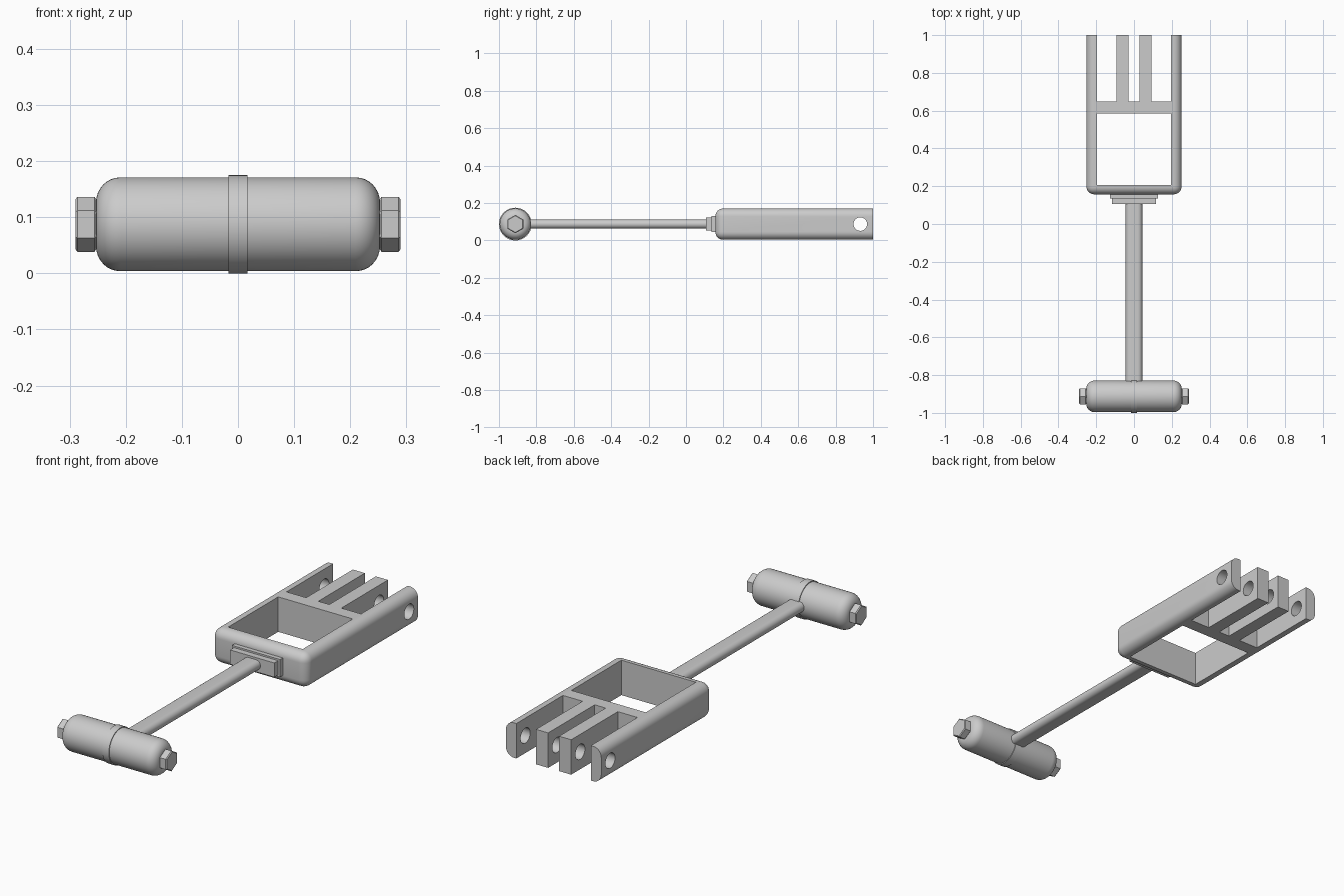
import bpy, bmesh, math
from mathutils import Vector

if "Cube" in bpy.data.objects:
    bpy.data.objects.remove(bpy.data.objects["Cube"])

ZC = 0.0875      # height of the shared centre line
YC = -0.9125     # handle axis


def prism(name, pts, along, bevel=0, segs=1, pick=None):
    """Extrude a closed 3D profile along a vector; bevel the edges chosen by pick."""
    bm = bmesh.new()
    along = Vector(along)
    a = [bm.verts.new(p) for p in pts]
    b = [bm.verts.new(Vector(p) + along) for p in pts]
    n = len(a)
    bm.faces.new(a)
    bm.faces.new(b[::-1])
    for i in range(n):
        j = (i + 1) % n
        bm.faces.new((a[j], a[i], b[i], b[j]))
    bmesh.ops.recalc_face_normals(bm, faces=bm.faces)
    if bevel:
        edges = [e for e in bm.edges if pick(e, along)]
        bmesh.ops.bevel(bm, geom=edges, offset=bevel, segments=segs,
                        profile=0.5, affect='EDGES')
    me = bpy.data.meshes.new(name)
    bm.to_mesh(me)
    bm.free()
    ob = bpy.data.objects.new(name, me)
    bpy.context.collection.objects.link(ob)
    return ob


def cap_edges(e, along):
    d = e.verts[1].co - e.verts[0].co
    return abs(d.normalized().dot(along.normalized())) < 0.5


def circle(x, y, r, n):
    """Circle or polygon in the YZ plane with a corner at the top."""
    return [(x, y + r * math.sin(2 * math.pi * i / n),
             ZC + r * math.cos(2 * math.pi * i / n)) for i in range(n)]


def box(name, x0, x1, y0, y1, z0, z1, **kw):
    return prism(name, [(x0, y0, z0), (x1, y0, z0), (x1, y1, z0), (x0, y1, z0)],
                 (0, 0, z1 - z0), **kw)


def smooth(ob):
    bpy.ops.object.select_all(action='DESELECT')
    ob.select_set(True)
    bpy.context.view_layer.objects.active = ob
    bpy.ops.object.shade_smooth_by_angle(angle=math.radians(30))


# handle with rounded ends, centre band and hex bolts
smooth(prism("handle_grip", circle(-0.253, YC, 0.0835, 64), (0.506, 0, 0),
             bevel=0.044, segs=8, pick=cap_edges))
smooth(prism("handle_band", circle(-0.017, YC, 0.0875, 64), (0.034, 0, 0)))
for side, x in (("left", -0.29), ("right", 0.252)):
    prism("hex_bolt_" + side, circle(x, YC, 0.049, 6), (0.038, 0, 0),
          bevel=0.004, pick=cap_edges)

# flattened rod with round sides
R, W = 0.024, 0.02
rod = []
for s in (1, -1):
    for i in range(13):
        t = -math.pi / 2 + math.pi * i / 12
        rod.append((s * (W + R * math.cos(t)), YC + 0.06, ZC + s * R * math.sin(t)))
smooth(prism("rod", rod, (0, 0.97, 0)))

# stepped collar between rod and fork
box("collar_small", -0.117, 0.117, 0.107, 0.14, ZC - 0.034, ZC + 0.034)
box("collar_large", -0.127, 0.127, 0.136, 0.17, ZC - 0.042, ZC + 0.042)

# fork frame: outer edges rounded, rear end left square
fork = box("fork_frame", -0.252, 0.252, 0.157, 1.0, 0.004, 0.171,
           bevel=0.042, segs=8,
           pick=lambda e, _: not all(v.co.y > 0.99 for v in e.verts))

# window, three slots and the cross-pin hole
cutters = [box("window_cutter", -0.197, 0.197, 0.207, 0.585, -0.1, 0.3)]
for x0, x1 in ((-0.197, -0.093), (-0.029, 0.029), (0.093, 0.197)):
    cutters.append(box("slot_cutter", x0, x1, 0.648, 1.1, -0.1, 0.3))
cutters.append(prism("pin_hole_cutter", circle(-0.4, 0.932, 0.036, 40), (0.8, 0, 0)))

bpy.context.view_layer.objects.active = fork
for c in cutters:
    mod = fork.modifiers.new("cut", 'BOOLEAN')
    mod.operation = 'DIFFERENCE'
    mod.solver = 'EXACT'
    mod.object = c
    bpy.ops.object.modifier_apply(modifier=mod.name)
    bpy.data.objects.remove(c)
smooth(fork)
